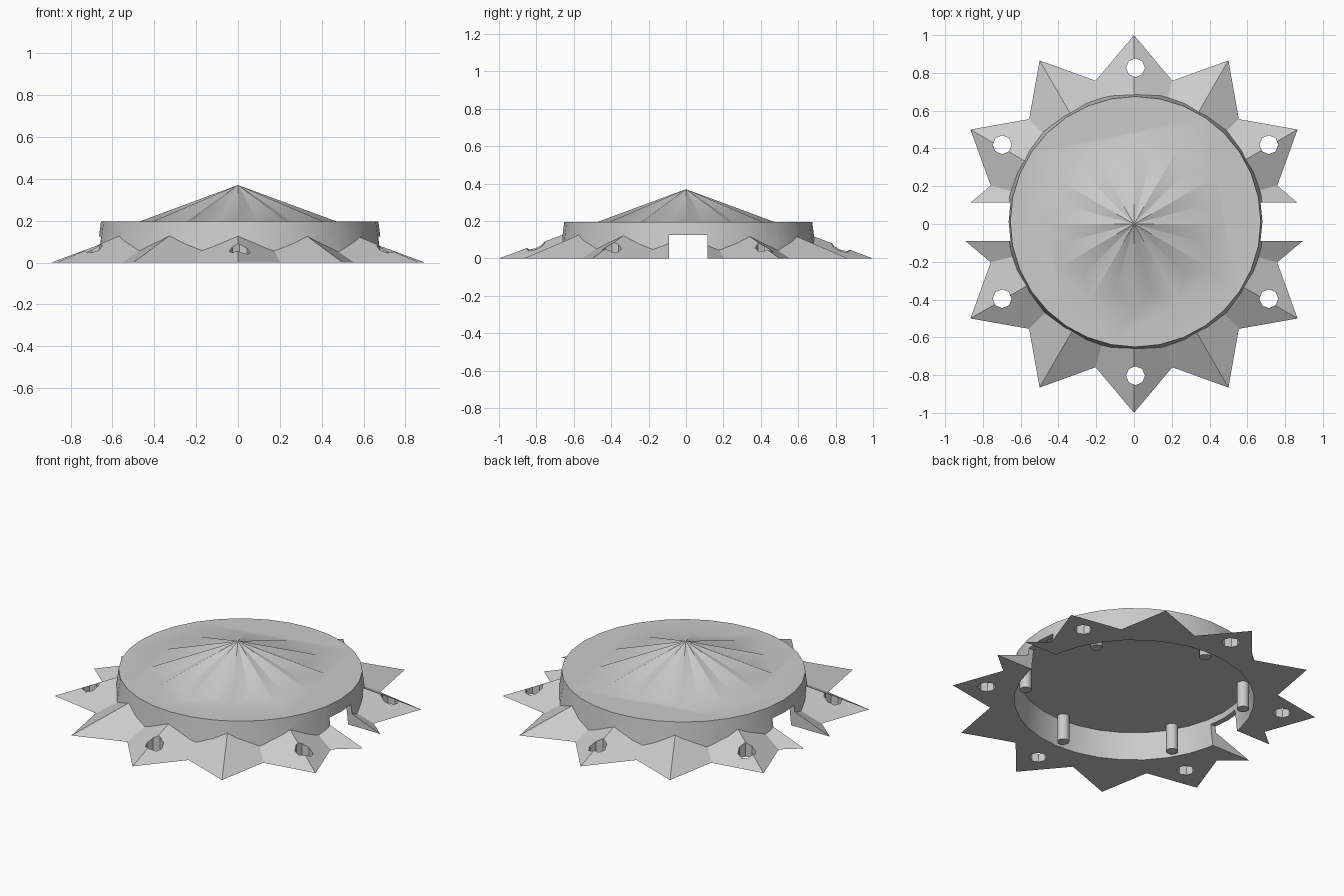
import bpy, bmesh
from math import sin, cos, pi, radians
from mathutils import Matrix

if "Cube" in bpy.data.objects:
    bpy.data.objects.remove(bpy.data.objects["Cube"])

OFFSET = (0.008, 0.012)   # the round parts sit slightly off the star's centre

grey = bpy.data.materials.new("light_grey")
grey.use_nodes = True
grey.diffuse_color = (0.6, 0.6, 0.6, 1)
grey.node_tree.nodes["Principled BSDF"].inputs["Base Color"].default_value = (0.6, 0.6, 0.6, 1)


def make_object(name, bm):
    bmesh.ops.recalc_face_normals(bm, faces=bm.faces)
    mesh = bpy.data.meshes.new(name)
    bm.to_mesh(mesh)
    bm.free()
    mesh.materials.append(grey)
    obj = bpy.data.objects.new(name, mesh)
    bpy.context.collection.objects.link(obj)
    return obj


def frustum(name, r_low, r_high, z_low, z_high, sides, x=0, y=0):
    bm = bmesh.new()
    bmesh.ops.create_cone(bm, cap_ends=True, segments=sides, radius1=r_low, radius2=r_high,
                          depth=z_high - z_low,
                          matrix=Matrix.Translation((x + OFFSET[0], y + OFFSET[1], (z_low + z_high) / 2)))
    return make_object(name, bm)


def combine(target, tool, operation):
    mod = target.modifiers.new("combine", 'BOOLEAN')
    mod.operation, mod.solver, mod.object = operation, 'EXACT', tool
    bpy.context.view_layer.objects.active = target
    bpy.ops.object.modifier_apply(modifier=mod.name)
    bpy.data.objects.remove(tool)


def ring(radius):
    """Six positions around the body."""
    for i in range(6):
        a = radians(30 + 60 * i)
        yield radius * cos(a), radius * sin(a)


# Twelve-pointed faceted star
bm = bmesh.new()
apex = bm.verts.new((0, 0, 0.37))
rim = []
for i in range(24):
    a, r = i * pi / 12, 0.785 if i % 2 else 1.0
    rim.append(bm.verts.new((r * cos(a), r * sin(a), 0)))
for i in range(24):
    bm.faces.new((rim[i], rim[(i + 1) % 24], apex))
bm.faces.new(rim)
body = make_object("star_housing", bm)

# Tapered round lid, hollow underneath
combine(body, frustum("lid", 0.685, 0.663, 0.02, 0.195, 32, 0, 0), 'UNION')
combine(body, frustum("hollow", 0.655, 0.635, -0.02, 0.16, 32), 'DIFFERENCE')

# Straight slot through both sides
bm = bmesh.new()
bmesh.ops.create_cube(bm, size=1, matrix=Matrix.Translation((0, OFFSET[1], 0.025))
                      @ Matrix.Diagonal((3, 0.205, 0.2, 1)))
combine(body, make_object("slot", bm), 'DIFFERENCE')

# Mounting holes in every second star point
for x, y in ring(0.815):
    combine(body, frustum("hole", 0.05, 0.05, -0.1, 0.3, 8, x, y), 'DIFFERENCE')

# Pegs hanging inside the hollow
pegs = [frustum("peg", 0.033, 0.033, 0.003, 0.17, 16, x, y) for x, y in ring(0.6)]

for obj in [body] + pegs:
    bpy.ops.object.select_all(action='DESELECT')
    obj.select_set(True)
    bpy.context.view_layer.objects.active = obj
    bpy.ops.object.shade_smooth_by_angle(angle=radians(30))
